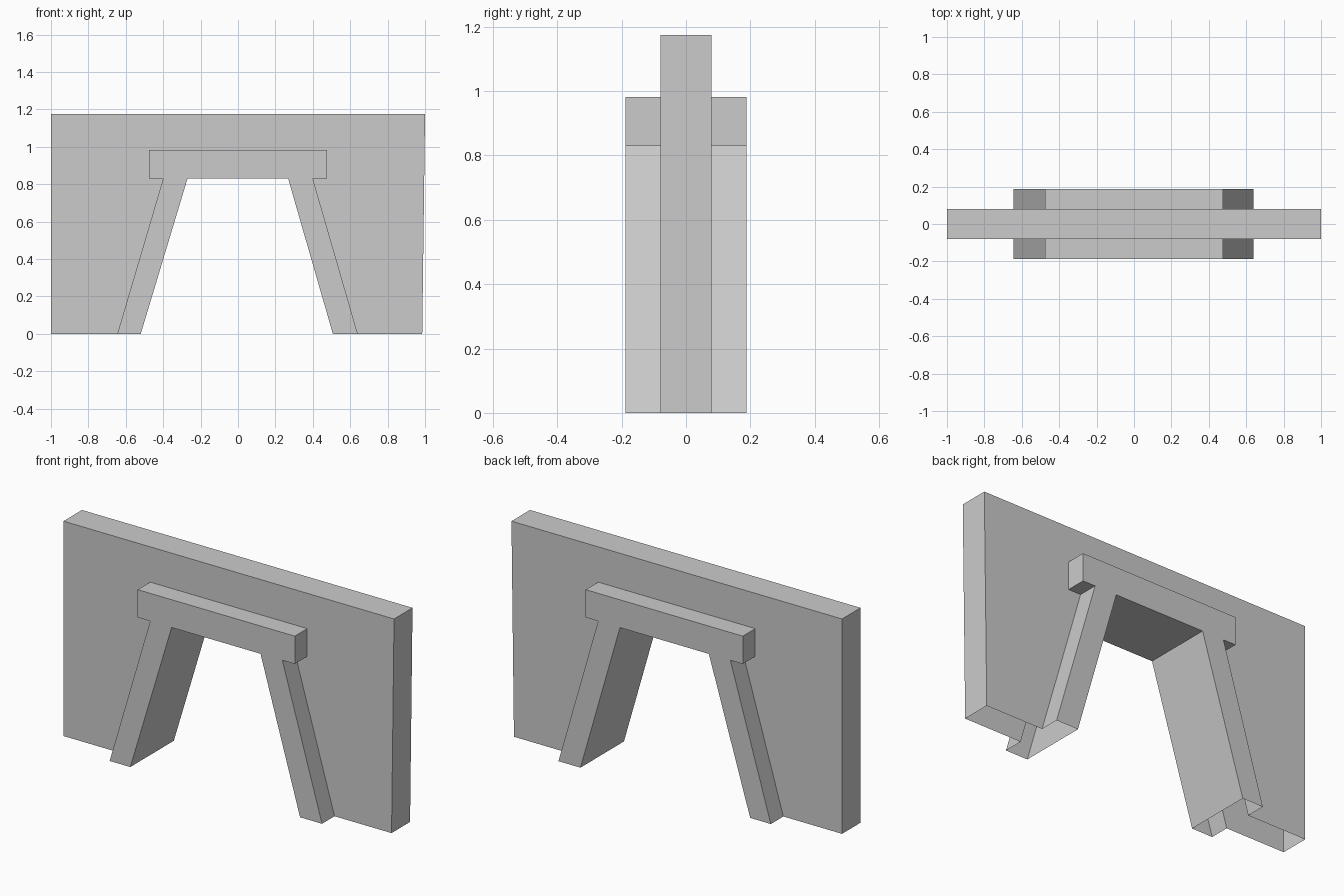
import bpy
import bmesh

if "Cube" in bpy.data.objects:
    bpy.data.objects.remove(bpy.data.objects["Cube"])

WALL_Y, FRAME_Y = 0.08, 0.188

# Front-view paths (x, z), each running left foot -> over the top -> right foot
wall_edge = [(-1, 0), (-1, 1.175), (1, 1.175), (0.985, 0)]
frame_edge = [(-0.645, 0), (-0.4, 0.83), (-0.475, 0.83), (-0.475, 0.982),
              (0.475, 0.982), (0.475, 0.83), (0.4, 0.83), (0.64, 0)]
opening = [(-0.52, 0), (-0.27, 0.83), (0.268, 0.83), (0.507, 0)]


def plate(bm, outer, inner, y):
    """Flat face between two arch-shaped paths."""
    bm.faces.new([bm.verts.new((x, y, z)) for x, z in outer + inner[::-1]])


def strip(bm, path, y0, y1):
    """Band along a path, left open at the ground."""
    for (xa, za), (xb, zb) in zip(path, path[1:]):
        bm.faces.new([bm.verts.new(p) for p in
                      ((xa, y0, za), (xb, y0, zb), (xb, y1, zb), (xa, y1, za))])


def finish(bm, name):
    bmesh.ops.remove_doubles(bm, verts=bm.verts, dist=1e-5)
    bmesh.ops.recalc_face_normals(bm, faces=bm.faces)
    mesh = bpy.data.meshes.new(name)
    bm.to_mesh(mesh)
    bm.free()
    bpy.context.collection.objects.link(bpy.data.objects.new(name, mesh))


# Wall slab, hollow and open underneath
bm = bmesh.new()
strip(bm, wall_edge, -WALL_Y, WALL_Y)
for side in (-1, 1):
    plate(bm, wall_edge, frame_edge, side * WALL_Y)
finish(bm, "wall")

# Doorway frame with slanted jambs, lintel and passage lining
bm = bmesh.new()
strip(bm, opening, -FRAME_Y, FRAME_Y)
for side in (-1, 1):
    plate(bm, frame_edge, opening, side * FRAME_Y)
    strip(bm, frame_edge, side * WALL_Y, side * FRAME_Y)
finish(bm, "door_frame")
